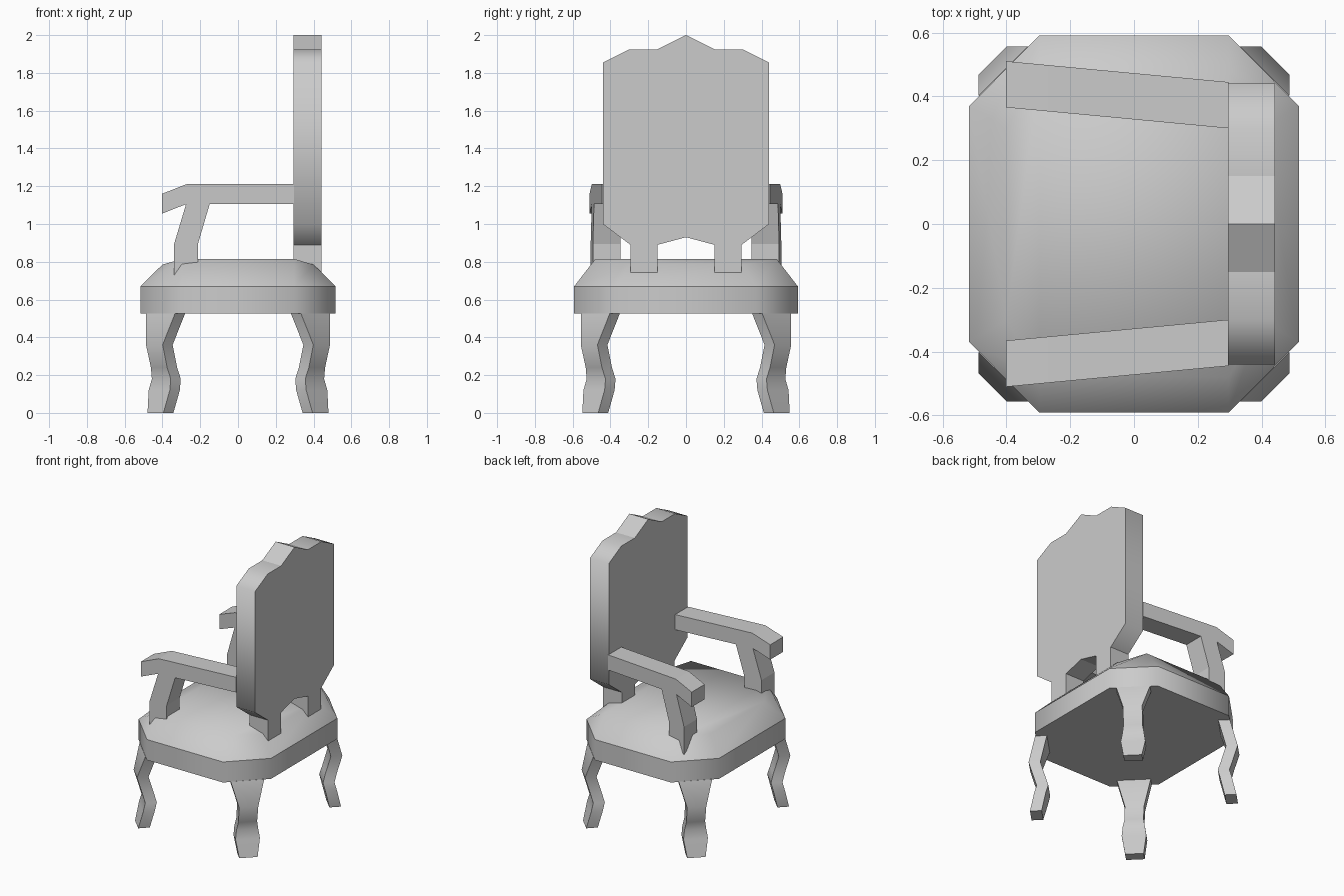
import bpy
import bmesh
import math

default = bpy.data.objects.get("Cube")
if default:
    bpy.data.objects.remove(default)

GREY = (0.6, 0.6, 0.6, 1.0)
grey = bpy.data.materials.new("plain grey")
grey.use_nodes = True
grey.diffuse_color = GREY
grey.node_tree.nodes["Principled BSDF"].inputs["Base Color"].default_value = GREY


def finish(bm, name, smooth_rule):
    """Turn a bmesh into an object; edges failing the rule stay sharp."""
    bmesh.ops.recalc_face_normals(bm, faces=bm.faces)
    for f in bm.faces:
        f.smooth = True
    for e in bm.edges:
        e.smooth = smooth_rule(e)
    mesh = bpy.data.meshes.new(name)
    bm.to_mesh(mesh)
    bm.free()
    mesh.materials.append(grey)
    obj = bpy.data.objects.new(name, mesh)
    bpy.context.collection.objects.link(obj)
    return obj


def loft(rings):
    """Skin a stack of equal point rings and cap both ends."""
    bm = bmesh.new()
    loops = [[bm.verts.new(p) for p in ring] for ring in rings]
    n = len(loops[0])
    for a, b in zip(loops, loops[1:]):
        for i in range(n):
            j = (i + 1) % n
            bm.faces.new((a[i], a[j], b[j], b[i]))
    bm.faces.new(loops[0])
    bm.faces.new(loops[-1])
    return bm


def never(e):
    return False


# Seat: eight-sided frame with a domed cushion
def octagon(xo, yi, xi, yo, z_ends, z_sides):
    quarter = [(xo, yi, z_ends), (xi, yo, z_sides)]
    pts = []
    for sx, sy, flip in ((1, 1, 0), (-1, 1, 1), (-1, -1, 0), (1, -1, 1)):
        part = [(sx * x, sy * y, z) for x, y, z in quarter]
        pts += part[::-1] if flip else part
    return pts


RIM = 0.67
frame = octagon(0.517, 0.37, 0.297, 0.592, 0.525, 0.525)
rim = [(x, y, RIM) for x, y, z in frame]
crown = octagon(0.4, 0.3, 0.297, 0.48, 0.785, 0.815)
bm = loft([frame, rim, crown])
# split the crown into a flat middle and two sloping ends
top = max(bm.faces, key=lambda f: f.calc_center_median().z)
corners = [v for v in top.verts if v.co.z > 0.8]
for sx in (1, -1):
    bmesh.ops.connect_verts(bm, verts=[v for v in corners if v.co.x * sx > 0])
finish(bm, "seat", lambda e: abs(e.verts[0].co.z - e.verts[1].co.z) > 0.001
       or e.verts[0].co.z > RIM + 0.05)

# Backrest: crested panel with two feet sunk into the cushion
half = [(0.15, 0.70), (0.295, 0.70), (0.295, 0.89), (0.44, 1.0),
        (0.44, 1.855), (0.30, 1.925), (0.15, 1.925)]
outline = [(0, 0.93), (0.15, 0.89)] + half + [(0, 2.0)]
outline += [(-y, z) for y, z in reversed(outline[1:-1])]
bm = loft([[(x, y, z) for y, z in outline] for x in (0.295, 0.442)])


def back_smooth(e):
    a, b = (v.co for v in e.verts)
    return abs(a.x - b.x) > 0.1 and abs(a.y) > 0.25 and a.z > 0.95


finish(bm, "backrest", back_smooth)

# Arms: one profile with its post, splayed outward toward the front
arm = [(-0.402, 1.16), (-0.27, 1.212), (0.297, 1.212), (0.297, 1.105),
       (-0.15, 1.105), (-0.212, 0.895), (-0.212, 0.70), (-0.338, 0.70),
       (-0.338, 0.895), (-0.275, 1.105), (-0.402, 1.055)]
for side, word in ((1, "back"), (-1, "front")):
    rings = [[(x, side * (y0 - 0.094 * x), z) for x, z in arm]
             for y0 in (0.328, 0.473)]
    finish(loft(rings), word + "_arm", never)

# Legs: cabriole curve, each turned to its corner
# height, outward shift, half width (shift and width along each axis)
leg = [(0.527, 0.0, 0.077), (0.36, 0.033, 0.044), (0.24, 0.008, 0.043),
       (0.18, -0.004, 0.05), (0.12, 0.007, 0.056), (0.0, 0.027, 0.042)]
THICK = 0.053
for sx in (1, -1):
    for sy in (1, -1):
        rings = []
        for z, d, h in leg:
            x, y = 0.41 + d, 0.48 + d
            ring = [(x + h, y - h), (x - h, y + h),
                    (x - h - THICK, y + h - THICK), (x + h - THICK, y - h - THICK)]
            rings.append([(sx * px, sy * py, z) for px, py in ring])
        name = ("left" if sx > 0 else "right") + ("_back" if sy > 0 else "_front") + "_leg"
        finish(loft(rings), name, lambda e: abs(e.verts[0].co.z - e.verts[1].co.z) < 0.001
               and 0.01 < e.verts[0].co.z < 0.5)
